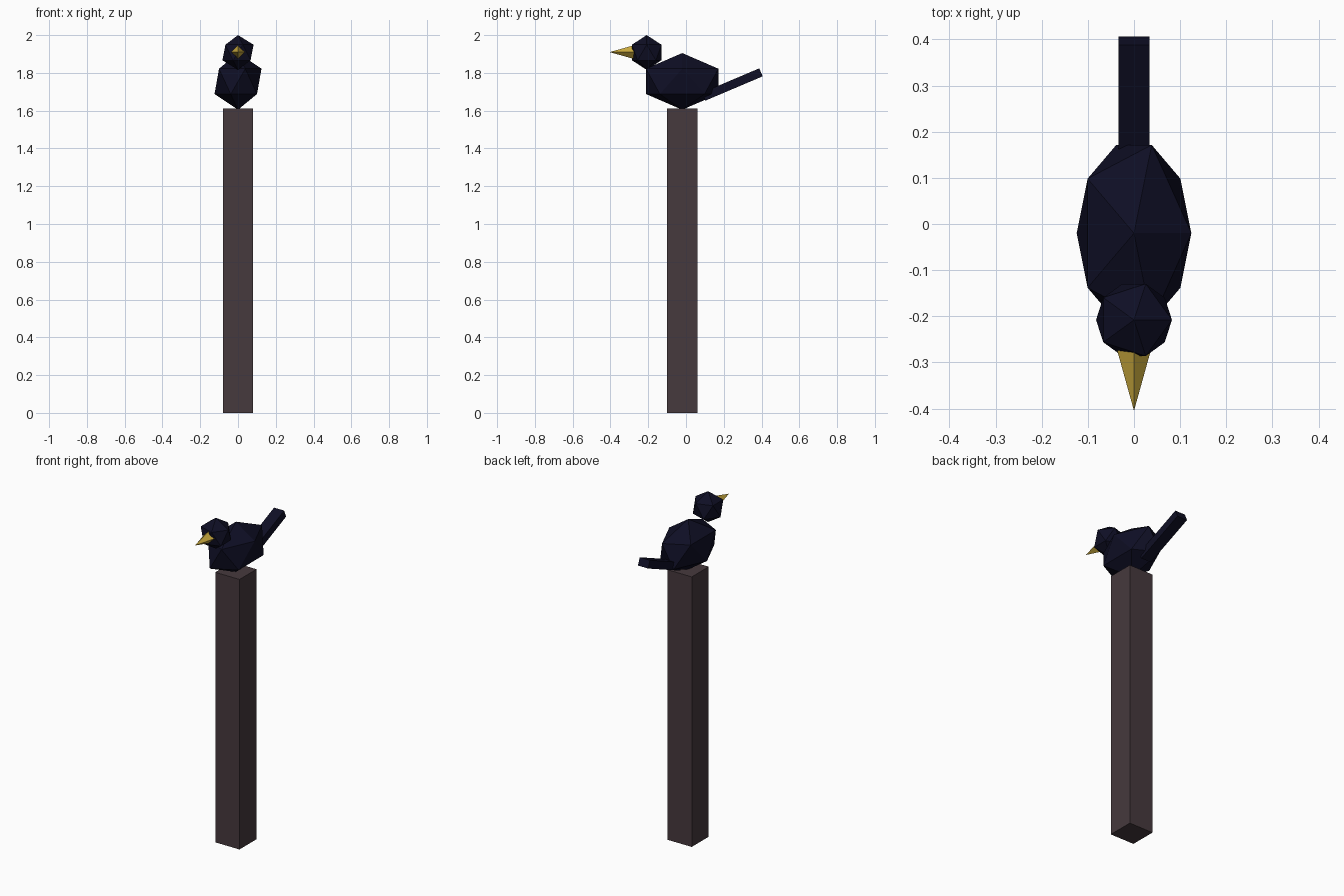
import bpy
from math import radians, sin, cos
from mathutils import Vector

default = bpy.data.objects.get("Cube")
if default:
    bpy.data.objects.remove(default, do_unlink=True)


def material(name, colour):
    mat = bpy.data.materials.new(name)
    mat.use_nodes = True
    rgba = (*colour, 1)
    mat.diffuse_color = rgba
    mat.node_tree.nodes["Principled BSDF"].inputs["Base Color"].default_value = rgba
    return mat


def finish(name, mat, scale=(1, 1, 1)):
    obj = bpy.context.object
    obj.name = name
    obj.scale = scale
    obj.data.materials.append(mat)
    bpy.ops.object.transform_apply(location=False, rotation=False, scale=True)
    bpy.ops.object.shade_flat()
    return obj


def faceted_ball(name, mat, centre, radii):
    bpy.ops.mesh.primitive_ico_sphere_add(subdivisions=1, radius=1, location=centre)
    return finish(name, mat, radii)


def box(name, mat, centre, size, tilt=0):
    bpy.ops.mesh.primitive_cube_add(size=1, location=centre, rotation=(tilt, 0, 0))
    return finish(name, mat, size)


feather = material("dark navy feather", (0.0045, 0.0045, 0.018))
beak_gold = material("beak gold", (0.60, 0.41, 0.05))
wood = material("dull brown wood", (0.061, 0.041, 0.047))

# Square post
box("post", wood, (0, -0.02, 0.806), (0.16, 0.16, 1.612))

# Bird body and head
faceted_ball("body", feather, (0, -0.02, 1.755), (0.139, 0.225, 0.15))
faceted_ball("head", feather, (0, -0.208, 1.908), (0.092, 0.092, 0.092))

# Four-sided beak pointing forward
bpy.ops.mesh.primitive_cone_add(vertices=4, radius1=0.039, radius2=0, depth=0.14,
                                location=(0, -0.335, 1.91),
                                rotation=(radians(90), 0, 0))
finish("beak", beak_gold)

# Tail, a flat bar rising toward the back
tilt = radians(23)
length = 0.33
tip = Vector((0, 0.397, 1.803))
direction = Vector((0, cos(tilt), sin(tilt)))
box("tail", feather, tip - direction * length / 2, (0.067, length, 0.046), tilt)
